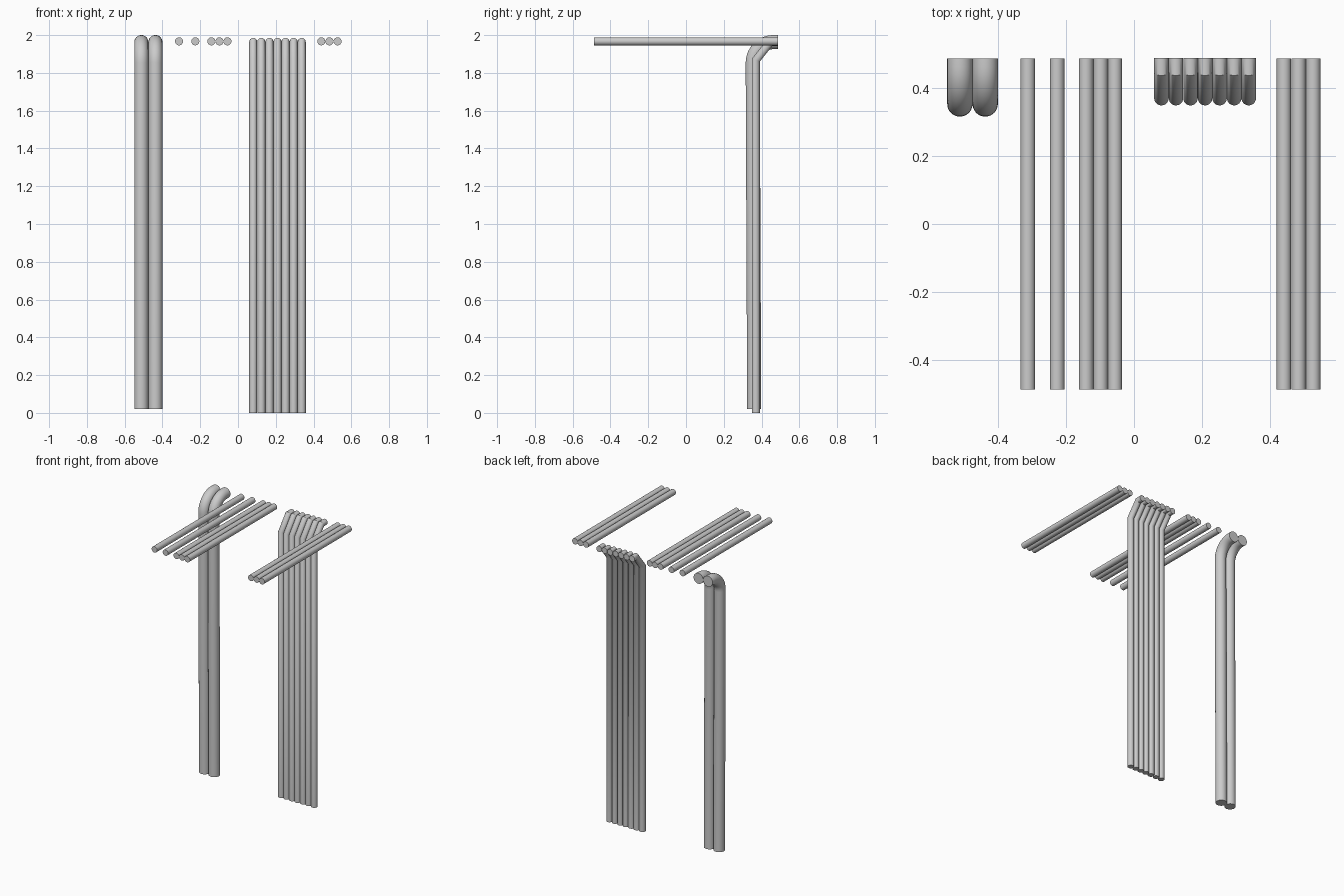
import bpy, bmesh, math
from mathutils import Vector

if "Cube" in bpy.data.objects:
    bpy.data.objects.remove(bpy.data.objects["Cube"])


def pipe(name, x, path, radius, sides=24):
    """Capped round pipe swept along (y, z) points, with mitred joints."""
    pts = [Vector((0, y, z)) for y, z in path]
    bm = bmesh.new()
    rings = []
    for i, p in enumerate(pts):
        before = (p - pts[i - 1]).normalized() if i else (pts[1] - p).normalized()
        after = (pts[i + 1] - p).normalized() if i < len(pts) - 1 else before
        t = (before + after).normalized()
        side = Vector((0, -t.z, t.y)) / t.dot(before)
        rings.append([bm.verts.new(p + radius * (Vector((math.cos(a), 0, 0)) + side * math.sin(a)))
                      for a in (2 * math.pi * k / sides for k in range(sides))])
    for r0, r1 in zip(rings, rings[1:]):
        for k in range(sides):
            n = (k + 1) % sides
            bm.faces.new((r0[k], r0[n], r1[n], r1[k]))
    bm.faces.new(rings[0])
    bm.faces.new(rings[-1])
    bmesh.ops.recalc_face_normals(bm, faces=bm.faces)
    mesh = bpy.data.meshes.new(name)
    bm.to_mesh(mesh)
    bm.free()
    ob = bpy.data.objects.new(name, mesh)
    ob.location.x = x
    bpy.context.collection.objects.link(ob)
    bpy.ops.object.select_all(action='DESELECT')
    ob.select_set(True)
    bpy.context.view_layer.objects.active = ob
    bpy.ops.object.shade_smooth_by_angle(angle=math.radians(40))
    return ob


# two thick risers with a rounded elbow to the back
R, BEND = 0.0372, 0.11
elbow = [(0.353 + BEND * (1 - math.cos(a)), 1.853 + BEND * math.sin(a))
         for a in (math.pi / 2 * k / 10 for k in range(11))]
for i, x in enumerate((-0.512, -0.4375)):
    pipe(f"thick_riser_{i + 1}", x, [(0.361, 0.02)] + elbow + [(0.487, 1.963)], R, 32)

# seven thin risers with mitred bends
r = 0.0213
for i in range(7):
    pipe(f"thin_riser_{i + 1}", 0.209 + (i - 3) * 0.0428,
         [(0.37, 0), (0.37, 1.868), (0.447, 1.964), (0.488, 1.964)], r)

# straight ceiling pipes
for i, x in enumerate((-0.312, -0.226, -0.141, -0.098, -0.056, 0.441, 0.484, 0.527)):
    pipe(f"ceiling_pipe_{i + 1}", x, [(-0.487, 1.967), (0.487, 1.967)], r)
